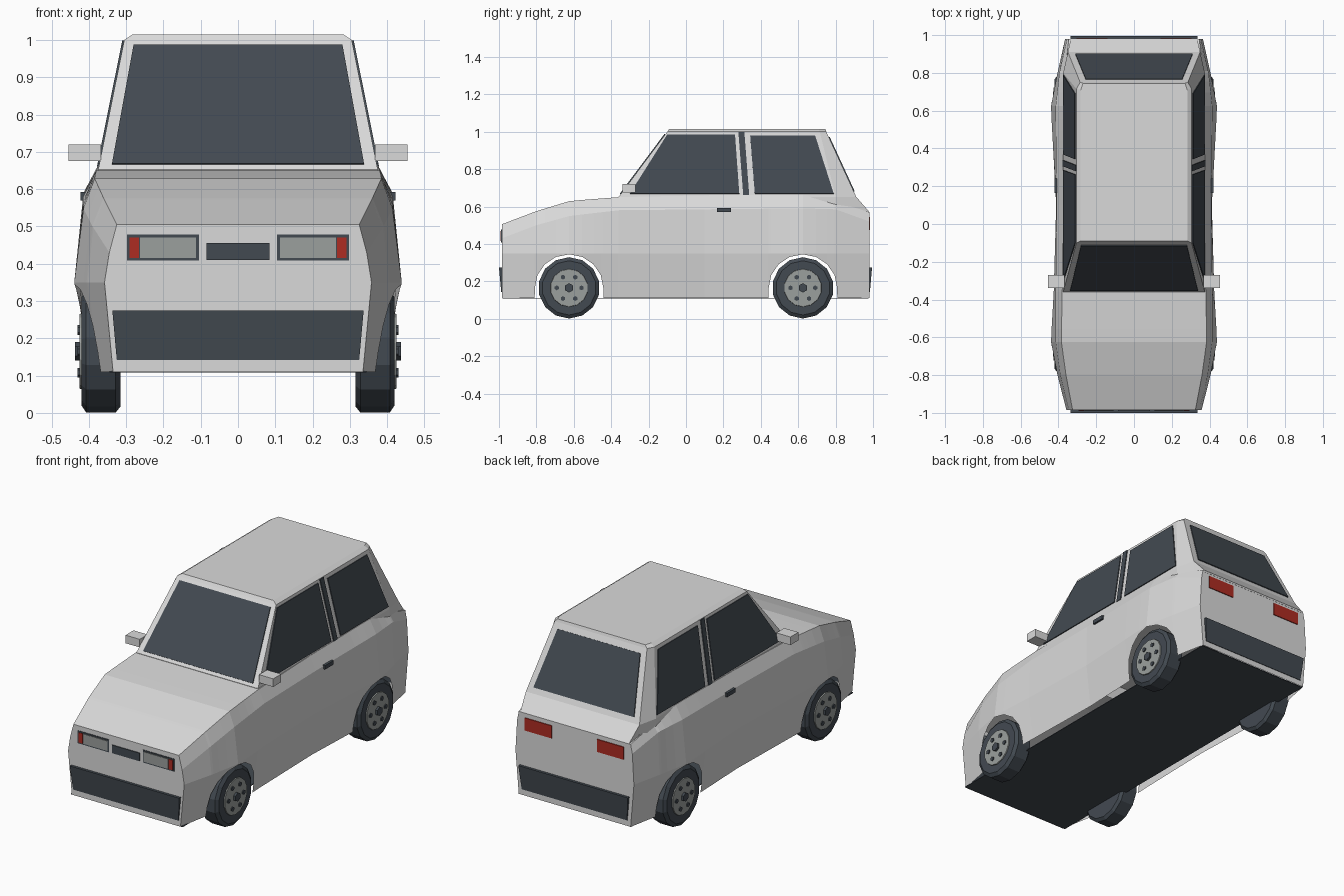
import bpy, bmesh, math
from mathutils import Vector

cube = bpy.data.objects.get("Cube")
if cube:
    bpy.data.objects.remove(cube, do_unlink=True)


def material(name, rgb):
    m = bpy.data.materials.new(name)
    m.use_nodes = True
    m.diffuse_color = (*rgb, 1)
    bsdf = next(n for n in m.node_tree.nodes if n.type == 'BSDF_PRINCIPLED')
    bsdf.inputs["Base Color"].default_value = (*rgb, 1)
    return m


PAINT = material("pale_grey_paint", (0.70, 0.70, 0.70))
DARK = material("dark_slate", (0.055, 0.068, 0.083))
METAL = material("mid_grey_metal", (0.33, 0.35, 0.34))
RED = material("red_lamp", (0.42, 0.025, 0.016))


def make(name, verts, faces, mat):
    me = bpy.data.meshes.new(name)
    me.from_pydata([tuple(v) for v in verts], [], faces)
    bm = bmesh.new()
    bm.from_mesh(me)
    bmesh.ops.recalc_face_normals(bm, faces=bm.faces)
    bm.to_mesh(me)
    bm.free()
    me.materials.append(mat)
    ob = bpy.data.objects.new(name, me)
    bpy.context.scene.collection.objects.link(ob)
    return ob


def loft(name, rings, mat, cap_start=True, cap_end=True):
    """Join equal closed rings with quads."""
    n = len(rings[0])
    faces = [(r * n + i, r * n + (i + 1) % n, (r + 1) * n + (i + 1) % n, (r + 1) * n + i)
             for r in range(len(rings) - 1) for i in range(n)]
    if cap_start:
        faces.append(tuple(range(n)))
    if cap_end:
        faces.append(tuple(range((len(rings) - 1) * n, len(rings) * n)))
    return make(name, [v for ring in rings for v in ring], faces, mat)


def plate(name, corners, out, mat, thick=0.005):
    """Thin slab standing on a flat polygon."""
    pts = [Vector(c) for c in corners]
    n = (pts[1] - pts[0]).cross(pts[2] - pts[0]).normalized()
    if n.dot(Vector(out)) < 0:
        n = -n
    return loft(name, [[p - n * 0.002 for p in pts], [p + n * thick for p in pts]], mat)


def box(name, x, y, z, mat):
    rect = [(x[0], y[0]), (x[1], y[0]), (x[1], y[1]), (x[0], y[1])]
    return loft(name, [[(a, b, h) for a, b in rect] for h in z], mat)


# Body shell: sections along y, with the lower edge following the wheel arches
FLOOR, MID, AXLE, ARCH = 0.11, 0.35, 0.165, 0.183
WHEELS = {"front": -0.625, "rear": 0.625}
# y, top z, top x, shoulder z, shoulder x, middle x, bottom x
KEYS = [(-0.985, .505, .325, .43, .345, .358, .335),
        (-0.80, .575, .36, .50, .39, .405, .37),
        (-0.62, .63, .385, .55, .415, .44, .405),
        (-0.36, .65, .38, .58, .415, .425, .395),
        (0.10, .66, .375, .585, .41, .412, .385),
        (0.62, .665, .375, .59, .415, .44, .405),
        (0.80, .625, .365, .585, .395, .405, .38),
        (0.98, .57, .345, .52, .355, .365, .345)]


def section(y, zb):
    for a, b in zip(KEYS, KEYS[1:]):
        if y <= b[0]:
            break
    t = (y - a[0]) / (b[0] - a[0])
    _, zt, xt, zs, xs, xm, xb = [p + (q - p) * t for p, q in zip(a, b)]
    xb += (xm - xb) * (zb - FLOOR) / (MID - FLOOR)
    half = [(xb, zb), (xm, MID), (xs, zs), (xt, zt)]
    return [(x, y, z) for x, z in half] + [(-x, y, z) for x, z in reversed(half)]


stations = [(k[0], FLOOR) for k in KEYS if min(abs(k[0] - w) for w in WHEELS.values()) > ARCH]
for w in WHEELS.values():
    stations += [(w - ARCH - 0.001, FLOOR), (w + ARCH + 0.001, FLOOR)]
    for i in range(9):
        a = math.pi * i / 8
        stations.append((w - ARCH * math.cos(a), AXLE + ARCH * math.sin(a) * 0.98))
stations.sort()
body = loft("body_shell", [section(y, z) for y, z in stations], PAINT)
# open the underside, which the floor panel closes
bm = bmesh.new()
bm.from_mesh(body.data)
bm.verts.ensure_lookup_table()
under = [f for f in bm.faces if len(f.verts) == 4 and all(v.index % 8 in (0, 7) for v in f.verts)]
bmesh.ops.delete(bm, geom=under, context='FACES_ONLY')
bm.to_mesh(body.data)
bm.free()
plate("floor_panel", [(-.345, -.98, FLOOR), (.345, -.98, FLOOR), (.345, .975, FLOOR), (-.345, .975, FLOOR)],
      (0, 0, -1), DARK, 0.002)


# Cabin: pillars, sides and roof
def cabin_ring(pts, z):
    return [(x, y, z) for x, y in pts] + [(-x, y, z) for x, y in reversed(pts)]


base = [(.375, -.36), (.375, .80), (.35, .91)]
loft("cabin", [cabin_ring(base, .56), cabin_ring(base, .652),
               cabin_ring([(.305, -.10), (.305, .715), (.285, .75)], 1.0),
               cabin_ring([(.282, -.09), (.282, .71), (.27, .745)], 1.015)], PAINT, False)
loft("rear_deck", [[(s * .35, .90, .56), (s * .35, .91, .652), (s * .335, .981, .57), (s * .335, .981, .56)]
                   for s in (-1, 1)], PAINT)


# Glazing
def on_windscreen(x, z):
    return (x, -.36 + .26 * (z - .652) / .348, z)


def on_hatch(x, z):
    return (x, .91 - .16 * (z - .652) / .348, z)


def trapezoid(surface, x0, z0, x1, z1):
    return [surface(-x0, z0), surface(x0, z0), surface(x1, z1), surface(-x1, z1)]


plate("windscreen", trapezoid(on_windscreen, .338, .666, .28, .985), (0, -1, 0), DARK)
plate("rear_window", trapezoid(on_hatch, .31, .68, .255, .97), (0, 1, 0), DARK)

SIDE_GLASS = {"front_door_glass": [(-.30, .668), (.285, .668), (.262, .985), (-.10, .985)],
              "pillar_strip": [(.306, .66), (.338, .66), (.312, .998), (.28, .998)],
              "rear_side_glass": [(.368, .668), (.79, .668), (.69, .98), (.343, .98)]}
for s, side in ((1, "left"), (-1, "right")):
    for name, outline in SIDE_GLASS.items():
        plate(f"{side}_{name}", [(s * (.375 - .07 * (z - .652) / .348), y, z) for y, z in outline],
              (s, 0, 0), DARK)

    # Door mirrors and handles
    box(f"{side}_mirror", sorted((s * .368, s * .455)), (-.34, -.27), (.675, .72), PAINT)
    box(f"{side}_door_handle", sorted((s * .40, s * .422)), (.165, .24), (.57, .592), DARK)

    # Lamps
    def panel(name, x0, x1, z0, z1, y, mat, thick):
        plate(f"{side}_{name}", [(s * x0, y, z0), (s * x1, y, z0), (s * x1, y, z1), (s * x0, y, z1)],
              (0, y, 0), mat, thick)
    panel("headlamp_surround", .105, .297, .408, .478, -.985, DARK, .003)
    panel("headlamp_lens", .112, .263, .415, .47, -.985, METAL, .006)
    panel("indicator", .265, .291, .415, .47, -.985, RED, .006)
    panel("tail_lamp", .14, .305, .475, .545, .98, RED, .005)

plate("grille", [(-.085, -.985, .41), (.085, -.985, .41), (.085, -.985, .455), (-.085, -.985, .455)],
      (0, -1, 0), DARK)

# Bumpers: wedges that lean out toward the top
for name, y, d in (("front_bumper", -.984, -1), ("rear_bumper", .979, 1)):
    loft(name, [[(-w, y, z), (w, y, z), (w, y + d * out, z), (-w, y + d * out, z)]
                for z, w, out in ((.142, .325, .004), (.275, .337, .016))], DARK)


# Wheels
def disc(name, s, y, z, steps, sides, mat):
    """Turned part on the x axis; steps are (x, radius)."""
    rings = [[(s * x, y + r * math.cos(a), z + r * math.sin(a))
              for a in (2 * math.pi * (i + .5) / sides for i in range(sides))] for x, r in steps]
    return loft(name, rings, mat)


for s, side in ((1, "left"), (-1, "right")):
    for end, y in WHEELS.items():
        tag = f"{end}_{side}"
        disc(f"{tag}_tyre", s, y, AXLE, [(.315, .148), (.328, .164), (.407, .164), (.42, .145)], 14, DARK)
        disc(f"{tag}_rim", s, y, AXLE, [(.41, .104), (.425, .10)], 14, METAL)
        disc(f"{tag}_hub_nut", s, y, AXLE, [(.42, .025), (.437, .025)], 6, DARK)
        for i in range(6):
            a = math.pi * i / 3
            disc(f"{tag}_bolt_{i + 1}", s, y + .066 * math.cos(a), AXLE + .066 * math.sin(a),
                 [(.42, .013), (.43, .013)], 6, DARK)
